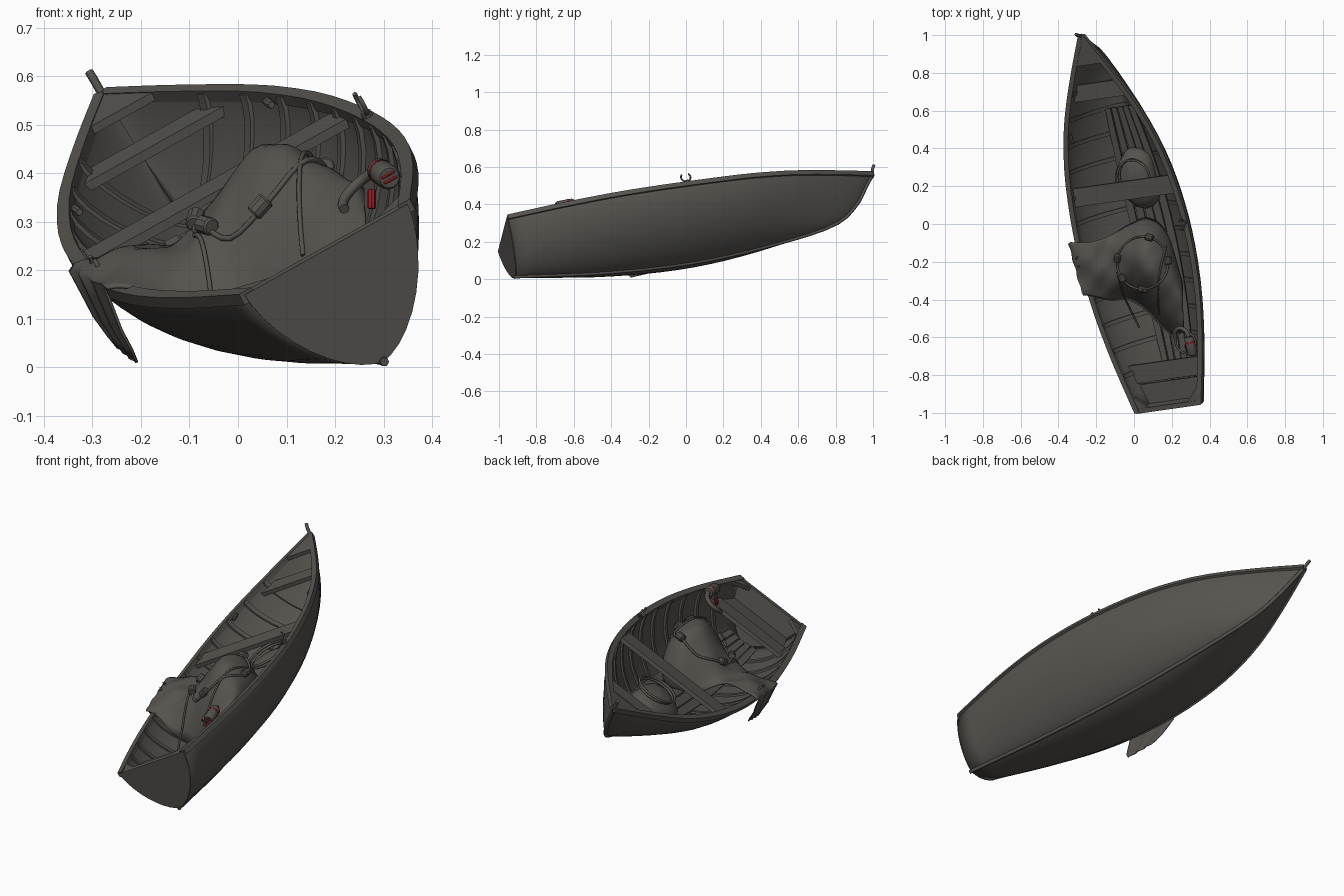
import bpy, bmesh, math
from mathutils import Vector, Matrix

if "Cube" in bpy.data.objects:
    bpy.data.objects.remove(bpy.data.objects["Cube"])

# ---- materials
def mat(name, col):
    m = bpy.data.materials.new(name)
    m.diffuse_color = (*col, 1)
    m.use_nodes = True
    m.node_tree.nodes["Principled BSDF"].inputs["Base Color"].default_value = m.diffuse_color
    return m
GREY = mat("weathered grey", (0.094, 0.087, 0.077))
RED = mat("signal red", (0.30, 0.012, 0.016))

# ---- boat frame: l from stern to bow, r to the right, u upward (boat is heeled over)
R = Vector((0.866, 0.124, 0.483)).normalized()
D = Vector((-0.246, 0.956, 0.161))
D = (D - R * D.dot(R)).normalized()
U = R.cross(D)
O = Vector((0.195, -0.965, 0.25))
def W(l, r, u):
    return O + D * l + R * r + U * u

def curve_fn(pts):
    """Smooth interpolation through (x, y) points."""
    n = len(pts)
    def slope(i):
        a, b = pts[max(i - 1, 0)], pts[min(i + 1, n - 1)]
        return (b[1] - a[1]) / (b[0] - a[0])
    def f(x):
        x = min(max(x, pts[0][0]), pts[-1][0])
        i = next((k for k in range(n - 1) if x <= pts[k + 1][0]), n - 2)
        (x0, y0), (x1, y1) = pts[i], pts[i + 1]
        h = x1 - x0
        t = (x - x0) / h
        return ((1 + 2 * t) * (1 - t) ** 2 * y0 + t * (1 - t) ** 2 * h * slope(i)
                + t * t * (3 - 2 * t) * y1 + t * t * (t - 1) * h * slope(i + 1))
    return f

half = curve_fn([(0, .194), (.33, .276), (.63, .325), (.95, .338), (1.26, .312), (1.48, .264),
                 (1.65, .205), (1.85, .112), (2.055, .006)])
sheer = curve_fn([(0, -.012), (.33, -.039), (.63, -.06), (.95, -.076), (1.26, -.078), (1.65, -.067), (2.055, -.042)])
keel = curve_fn([(0, .28), (.5, .352), (1, .383), (1.5, .351), (1.8, .295), (1.93, .2), (2.0, .11), (2.055, .045)])
power = curve_fn([(0, 1.6), (1.2, 1.65), (1.7, 1.4), (2.055, 1.2)])

def section(l, a, inset=0.0):
    """Hull point at station l; a runs -1 (left rail) .. 0 (keel) .. 1 (right rail)."""
    th, p = abs(a) * math.pi / 2, 2 / power(l)
    r = max(half(l) - inset, .001) * math.sin(th) ** p
    d = max(keel(l) + sheer(l) - inset, .001) * max(math.cos(th), 0) ** p
    return W(l, math.copysign(r, a), sheer(l) - d)

def inner_r(l, u, inset=.018):
    f = min(max((sheer(l) - u) / (keel(l) + sheer(l)), 0), .999)
    return max(half(l) * (1 - f ** power(l)) ** (1 / power(l)) - inset, .004)

# ---- mesh helpers
def make(name, verts, faces, angle=35, fix=True, m=GREY):
    me = bpy.data.meshes.new(name)
    me.from_pydata([tuple(v) for v in verts], [], faces)
    if fix:
        bm = bmesh.new()
        bm.from_mesh(me)
        bmesh.ops.recalc_face_normals(bm, faces=bm.faces)
        bm.to_mesh(me)
        bm.free()
    me.shade_smooth()
    me.set_sharp_from_angle(angle=math.radians(angle))
    me.materials.append(m)
    ob = bpy.data.objects.new(name, me)
    bpy.context.collection.objects.link(ob)
    return ob

def loft(name, rows, closed=True, **kw):
    n = len(rows[0])
    faces = [(i * n + j, (i + 1) * n + j, (i + 1) * n + (j + 1) % n, i * n + (j + 1) % n)
             for i in range(len(rows) - 1) for j in range(n if closed else n - 1)]
    if closed:
        faces += [tuple(range(n)), tuple(range((len(rows) - 1) * n, len(rows) * n))]
    return make(name, [v for row in rows for v in row], faces, **kw)

def tube(name, pts, rad, cyclic=False, m=GREY, res=2):
    cu = bpy.data.curves.new(name, 'CURVE')
    cu.dimensions = '3D'
    cu.bevel_depth, cu.bevel_resolution, cu.use_fill_caps = rad, res, True
    sp = cu.splines.new('POLY')
    sp.points.add(len(pts) - 1)
    for q, v in zip(sp.points, pts):
        q.co = (*v, 1)
    sp.use_cyclic_u = cyclic
    cu.materials.append(m)
    ob = bpy.data.objects.new(name, cu)
    bpy.context.collection.objects.link(ob)
    return ob

def cylinder(name, centre, axis, rad, length, m=GREY, n=12):
    q = Vector(axis).to_track_quat('Z', 'Y')
    rows = [[Vector(centre) + q @ Vector((k * rad * math.cos(2 * math.pi * j / n),
             k * rad * math.sin(2 * math.pi * j / n), z * length)) for j in range(n)]
            for k, z in ((.8, -.5), (1, -.4), (1, .4), (.8, .5))]
    return loft(name, rows, m=m)

def plank(name, l0, l1, u, thick=.02, inset=.016):
    rows = []
    for i in range(5):
        l = l0 + (l1 - l0) * i / 4
        w, w2 = inner_r(l, u, inset), inner_r(l, u - thick, inset)
        rows.append([W(l, -w, u), W(l, w, u), W(l, w2, u - thick), W(l, -w2, u - thick)])
    return loft(name, rows)

# ---- hull shell, transom, keel and stem
stations = [i * .09 for i in range(20)] + [1.79, 1.85, 1.9, 1.94, 1.97, 2.0, 2.025, 2.055]
hull = loft("hull", [[section(l, j / 10) for j in range(-10, 11)] for l in stations], closed=False, fix=False)
sol = hull.modifiers.new("thickness", 'SOLIDIFY')
sol.thickness, sol.offset = .014, -1
edge = [section(0, j / 10) for j in range(-10, 11)]
loft("transom", [[v - D * .004 for v in edge], [v + D * .022 for v in edge]])
tube("keel", [W(-.012, 0, -.28)] + [W(l, 0, -keel(l)) for l in stations], .01, res=1)
tube("stem_post", [W(2.04, 0, -.06), W(2.055, 0, -.035), W(2.062, 0, -.012), W(2.074, 0, .006)], .009, res=1)

# ---- rails and knees on both sides
for s, side in ((-1, "left"), (1, "right")):
    rows = []
    for l in stations:
        h, u = half(l), sheer(l)
        i = max(h - .02, 0)
        rows.append([W(l, s * r, u + du) for r, du in ((i, .006), (h + .009, .006), (h + .009, -.02), (i, -.02))])
    loft(side + "_rail", rows)
    # knee bracing the transom corner
    loft(side + "_stern_knee", [[W(l, s * r, -.014 - d) for l, r in ((.02, .185), (.02, .12), (.1, .205))] for d in (0, .02)])

# ---- ribs
for k in range(12):
    l = .2 + k * .14
    rows = [[section(l + dl, a / 10, ins) for dl, ins in ((-.011, .012), (.011, .012), (.011, .025), (-.011, .025))]
            for a in range(-10, 11)]
    loft("rib", rows)

# ---- floor boards
for k in range(-2, 3):
    rows = []
    for i in range(13):
        l = .1 + i * .125
        s, u = half(l) / .338, -keel(l) + .06
        rows.append([W(l, s * (k * .052 + d), u + .004 * abs(k) + h)
                     for d, h in ((-.022, .01), (.022, .01), (.022, 0), (-.022, 0))])
    loft("floor_board", rows)

# ---- seats and bow plate
plank("middle_seat", 1.13, 1.23, -.095)
plank("bow_seat", 1.69, 1.78, -.095)
plank("stern_seat", .14, .24, -.1)
plank("stern_shelf", .02, .13, -.11)
loft("bow_plate", [[W(l, s * max(half(l) - .01, .003), sheer(l) + d) for s, d in ((-1, .004), (1, .004), (1, -.014), (-1, -.014))]
                   for l in (1.89, 1.93, 1.98, 2.045)])

# ---- draped cover: heights above the tilted boat plane, by x
ylo = curve_fn([(-.3, -.36), (-.2, -.37), (-.1, -.39), (0, -.39), (.1, -.46), (.2, -.56), (.28, -.56)])
yhi = curve_fn([(-.3, -.08), (-.2, -.08), (-.1, -.04), (0, .02), (.1, .05), (.2, -.04), (.28, -.3)])
top = curve_fn([(-.3, -.03), (-.2, -.035), (-.1, -.065), (0, -.01), (.06, .024), (.12, .01), (.2, -.047), (.28, -.09)])
low = curve_fn([(-.3, -.04), (-.2, -.055), (-.1, -.13), (0, -.22), (.1, -.25), (.2, -.22), (.28, -.15)])
def cover_z(x, y):
    a, b = ylo(x), yhi(x)
    t = min(abs((2 * y - a - b) / (b - a)), 1)
    u = low(x) + (top(x) - low(x)) * (1 - t ** 2.4)
    u += .005 * math.sin(23 * x + 31 * y) + .003 * math.sin(47 * x - 38 * y)
    p = Vector((x, y, O.z)) - O
    return O.z + (u - U.x * p.x - U.y * p.y) / U.z
rows = []
for x, z, a, b in ((-.21, .02, -.28, -.15), (-.225, .045, -.3, -.13), (-.25, .085, -.32, -.12), (-.275, .14, -.33, -.1), (-.293, .18, -.345, -.09)):
    # hanging flap outside the left rail
    rows.append([(x + .07 * (.5 - j / 24) * (b - a) / .26 + .003 * math.sin(j * .7), a + (b - a) * j / 24,
                  z + .03 * (j / 24 - .5)) for j in range(25)])
for i in range(33):
    x = -.285 + .565 * i / 32
    a, b = ylo(x), yhi(x)
    skew = .07 * max(0, min(1, (-.14 - x) / .14))
    row = []
    for j in range(25):
        xs, y = x + skew * (.5 - j / 24), a + (b - a) * j / 24
        row.append((xs, y, cover_z(xs, y)))
    rows.append(row)
cover = loft("draped_cover", rows, closed=False, angle=60)
sol = cover.modifiers.new("thickness", 'SOLIDIFY')
sol.thickness = .006

# ---- bundle under the middle seat
c = W(1.2, .0, -.29)
n = 16
rows = [[c + D * (.17 * math.sin(f) * math.cos(t)) + R * (.12 * math.sin(f) * math.sin(t) * (1 + .15 * math.sin(3 * t)))
         + U * (.085 * math.cos(f)) for t in [2 * math.pi * j / n for j in range(n)]]
        for f in [.05 + (math.pi - .1) * i / 8 for i in range(9)]]
loft("cloth_bundle", rows, angle=60)

# ---- ropes and floats
def on_cover(x, y, d=.006):
    return Vector((x, y, cover_z(x, y) + d))
def ring(t):
    return on_cover(.065 + .135 * math.cos(t), -.19 + .14 * math.sin(t))
tube("net_rope", [ring(2 * math.pi * i / 40) for i in range(40)], .006, True)
for deg in (5, 75, 170, 215, 270):
    t = math.radians(deg)
    cylinder("float", ring(t) + Vector((0, 0, .008)), ring(t + .1) - ring(t - .1), .019, .042, n=10)
tube("front_rope", [on_cover(-.07 + .005 * i, -.24 - .018 * i) for i in range(8)] + [W(.42, -.16, -.2)], .005)
tube("side_rope", [on_cover(.19 - .045 * math.sin(i / 10 * 2.2), -.1 - .036 * i) for i in range(11)], .005)
for k in range(2):
    tube("rope_coil", [W(1.22 + .1 * math.cos(t), .02 + (.09 + .008 * k) * math.sin(t), -.21 + .012 * k)
                       for t in [2 * math.pi * i / 28 for i in range(28)]], .006, True)
tube("stern_rope", [W(.3 + .06 * math.cos(t), .08 + .06 * math.sin(t), -.22) for t in [i * .3 for i in range(21)]], .006, True)

# ---- oarlocks and cleats
for s, side, l in ((-1, "left", .85), (1, "right", .97)):
    h, u = s * (half(l) - .008), sheer(l)
    tube(side + "_oarlock", [W(l + .026 * math.sin(t), h, u + .04 - .026 * math.cos(t)) for t in [-2.3 + .46 * i for i in range(11)]], .005)
    cylinder(side + "_oarlock_pin", W(l, h, u + .008), U, .012, .022, n=8)
    cylinder(side + "_cleat", W(1.5, s * (half(1.5) - .03), sheer(1.5) - .012), D, .009, .05, n=8)

# ---- canister with red label and strap near the stern
c = Vector((.32, -.63, .395))
cylinder("canister", c, D, .026, .1)
cylinder("red_band", c + D * .02, D, .0268, .012, m=RED)
for dz in (-.005, .007):
    cylinder("red_label", c - D * .051 + U * dz, R, .0035, .03, m=RED, n=6)
cylinder("red_flare", (.295, -.63, .343), (0, .15, 1), .009, .04, m=RED, n=8)
tube("canister_hose", [c + D * .05 + (D * .05 * math.sin(t) - R * .05 * (1 - math.cos(t)) - U * .012 * t)
                       for t in [i * .35 for i in range(10)]], .011)

# ---- centre on x and y, rest on z = 0
pts = [v.co for o in bpy.context.collection.objects if o.type == 'MESH' for v in o.data.vertices]
lo = [min(p[i] for p in pts) for i in range(3)]
hi = [max(p[i] for p in pts) for i in range(3)]
for o in bpy.context.collection.objects:
    o.location = (-(lo[0] + hi[0]) / 2, -(lo[1] + hi[1]) / 2, .005 - lo[2])
